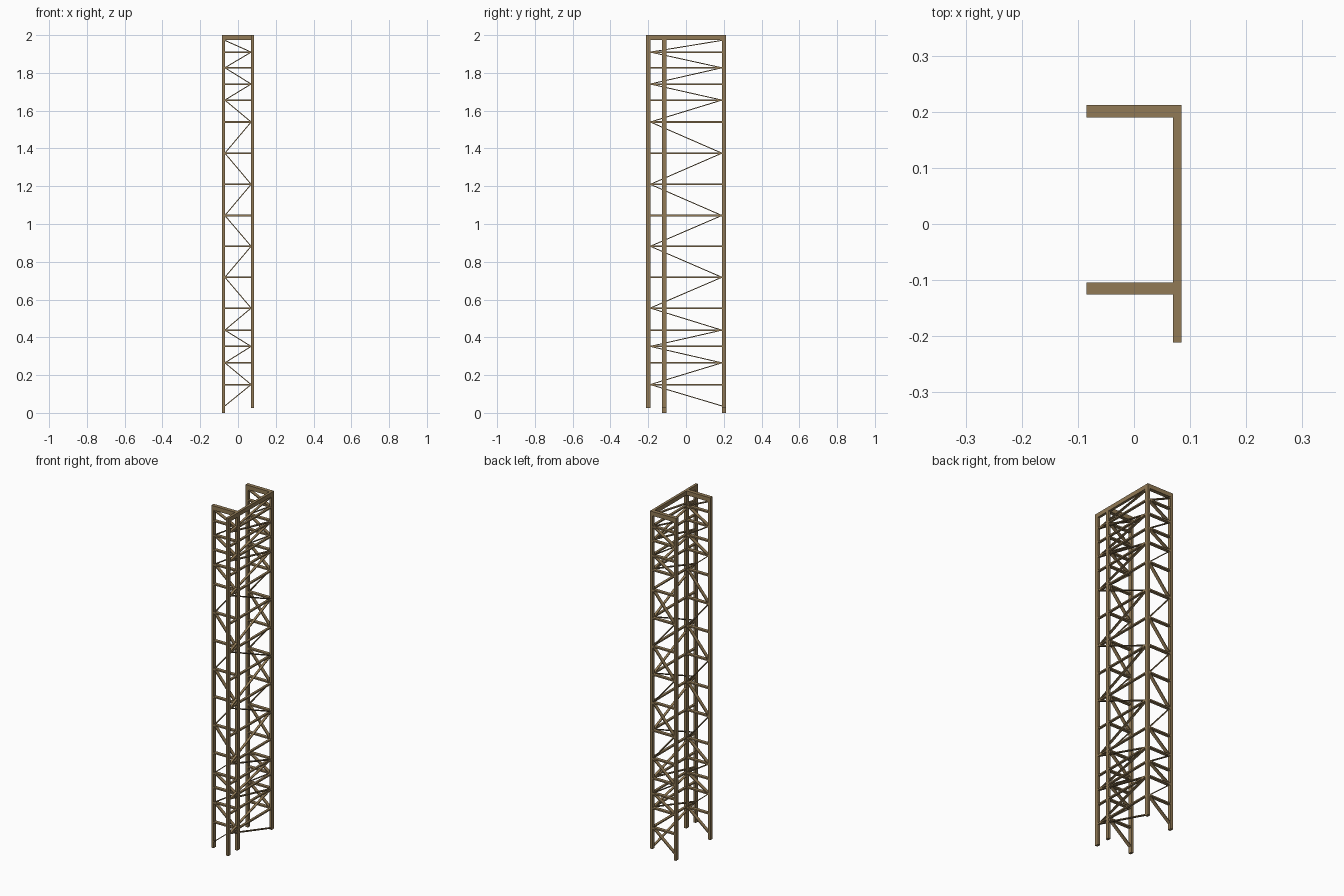
import bpy
from mathutils import Matrix, Vector

cube = bpy.data.objects.get("Cube")
if cube:
    bpy.data.objects.remove(cube)

wood = bpy.data.materials.new("weathered wood")
wood.use_nodes = True
COLOUR = (0.285, 0.195, 0.092, 1)
wood.diffuse_color = COLOUR
wood.node_tree.nodes["Principled BSDF"].inputs["Base Color"].default_value = COLOUR


def beam(name, start, end, side, width, thick):
    """Box from start to end; width runs along the side axis."""
    start, end, side = Vector(start), Vector(end), Vector(side)
    along = (end - start).normalized()
    up = along.cross(side)
    bpy.ops.mesh.primitive_cube_add(size=1)
    ob = bpy.context.object
    ob.name = name
    turn = Matrix((along, side, up)).transposed().to_4x4()
    scale = Matrix.Diagonal(((end - start).length, width, thick, 1))
    ob.data.transform(turn @ scale)
    ob.location = (start + end) / 2
    ob.data.materials.append(wood)
    return ob


X, Y = (1, 0, 0), (0, 1, 0)
PX, PY = 0.015, 0.022                  # post section
LEFT, RIGHT = 0.077, -0.077            # post rows
REAR, MIDDLE, FRONT = 0.201, -0.115, -0.2
TOP, CAP = 1.975, 2.0

# Posts: the left row stops a little short of the ground
for name, x, y in (("rear_left", LEFT, REAR), ("middle_left", LEFT, MIDDLE),
                   ("front_left", LEFT, FRONT), ("rear_right", RIGHT, REAR),
                   ("middle_right", RIGHT, MIDDLE)):
    foot = 0.027 if x == LEFT else 0
    beam(name + "_post", (x, y, foot), (x, y, TOP), X, PX, PY)

# Top beams
cap_z = (TOP + CAP) / 2
beam("side_top_beam", (LEFT, FRONT - PY / 2, cap_z),
     (LEFT, REAR + PY / 2, cap_z), X, PX, CAP - TOP)
for name, y in (("rear", REAR), ("middle", MIDDLE)):
    beam(name + "_top_beam", (RIGHT - PX / 2, y, cap_z),
         (LEFT - PX / 2, y, cap_z), Y, PY, CAP - TOP)

# Each braced panel: start corner, end corner, plate depth axis and depth
levels = [1.972, 1.91, 1.827, 1.741, 1.656, 1.54, 1.375, 1.21, 1.045,
          0.882, 0.718, 0.555, 0.438, 0.352, 0.265, 0.15, 0.037]
inx, iny = PX / 2, PY / 2
panels = (
    ("rear", (RIGHT + inx, REAR), (LEFT - inx, REAR), Y, PY * 0.9),
    ("middle", (RIGHT + inx, MIDDLE), (LEFT - inx, MIDDLE), Y, PY * 0.9),
    ("side", (LEFT, REAR - iny), (LEFT, FRONT + iny), X, PX * 0.9),
)
for name, a, b, axis, depth in panels:
    # Flat rungs
    for z in levels[1:-1]:
        beam(name + "_rung", (*a, z), (*b, z), axis, depth, 0.008)
    # Zigzag diagonals
    for i, (z0, z1) in enumerate(zip(levels, levels[1:])):
        p, q = (a, b) if i % 2 == 0 else (b, a)
        beam(name + "_diagonal", (*p, z0), (*q, z1), axis, depth, 0.005)
